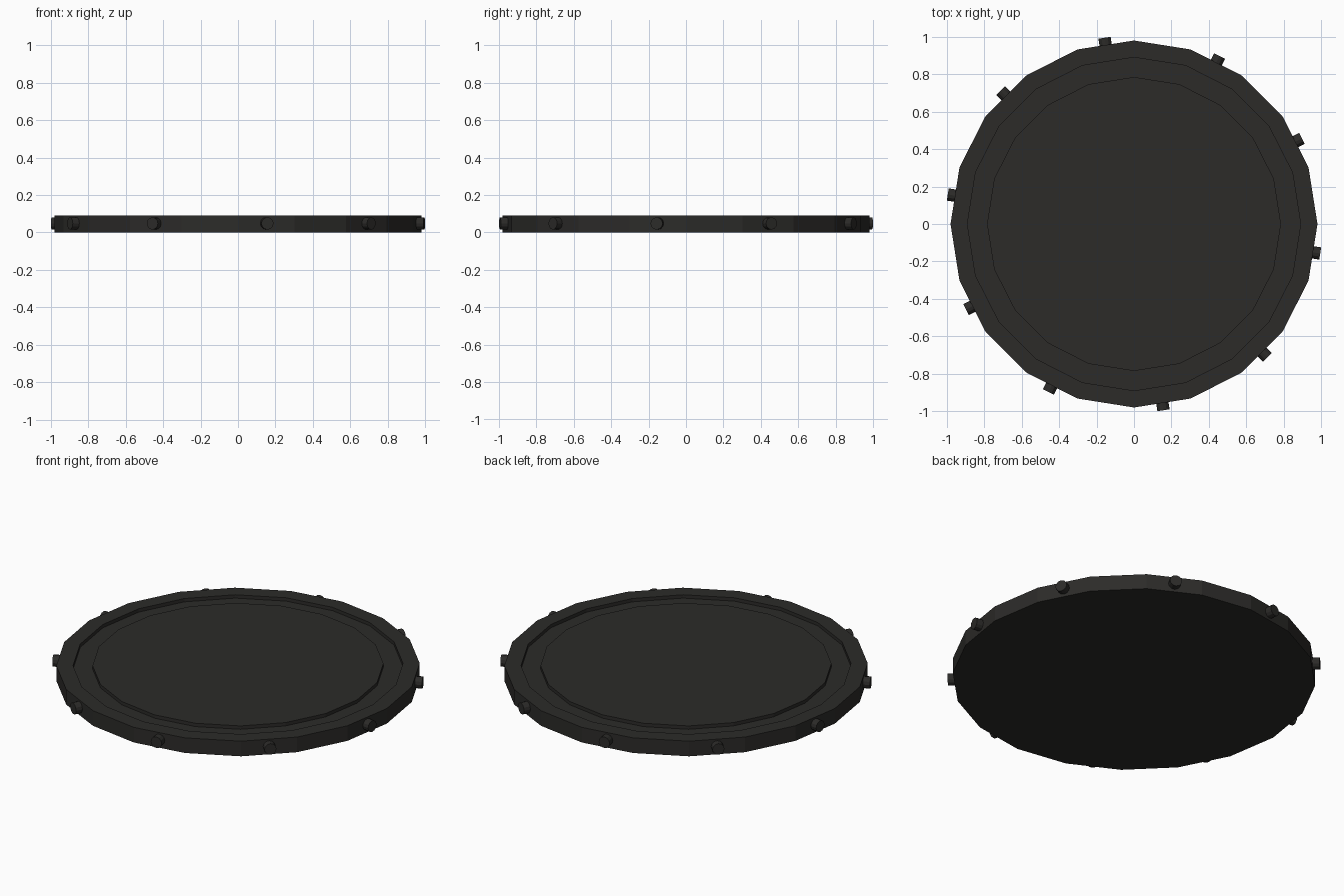
import bpy, bmesh, math
from mathutils import Matrix, Vector

if "Cube" in bpy.data.objects:
    bpy.data.objects.remove(bpy.data.objects["Cube"])

SIDES = 20
HEIGHT = 0.09
GROOVE = 0.07

dark = bpy.data.materials.new("dark_plastic")
dark.diffuse_color = (0.025, 0.024, 0.022, 1)
dark.use_nodes = True
dark.node_tree.nodes["Principled BSDF"].inputs["Base Color"].default_value = dark.diffuse_color


def finish(bm, name):
    bmesh.ops.recalc_face_normals(bm, faces=bm.faces)
    mesh = bpy.data.meshes.new(name)
    bm.to_mesh(mesh)
    bm.free()
    mesh.materials.append(dark)
    obj = bpy.data.objects.new(name, mesh)
    bpy.context.collection.objects.link(obj)
    return obj


# Disc body: stacked 20-sided rings, capped below and on the raised centre
profile = [(0.98, 0), (0.98, HEIGHT), (0.89, HEIGHT), (0.89, GROOVE),
           (0.785, GROOVE), (0.785, HEIGHT)]
bm = bmesh.new()
rings = []
for r, z in profile:
    angles = [math.pi / 2 + i * math.tau / SIDES for i in range(SIDES)]
    rings.append([bm.verts.new((r * math.cos(a), r * math.sin(a), z)) for a in angles])
for low, high in zip(rings, rings[1:]):
    for i in range(SIDES):
        j = (i + 1) % SIDES
        bm.faces.new((low[i], low[j], high[j], high[i]))
bm.faces.new(rings[0])
bm.faces.new(rings[-1])
finish(bm, "grooved_disc")

# Pegs: short cylinders on every second rim face
bm = bmesh.new()
for k in range(10):
    a = math.radians(27 + 36 * k)
    out = Vector((math.cos(a), math.sin(a), 0))
    turn = out.to_track_quat('Z', 'Y').to_matrix().to_4x4()
    bmesh.ops.create_cone(bm, cap_ends=True, segments=12, radius1=0.033,
                          radius2=0.033, depth=0.06,
                          matrix=Matrix.Translation(out * 0.977 + Vector((0, 0, 0.048))) @ turn)
finish(bm, "rim_pegs")
